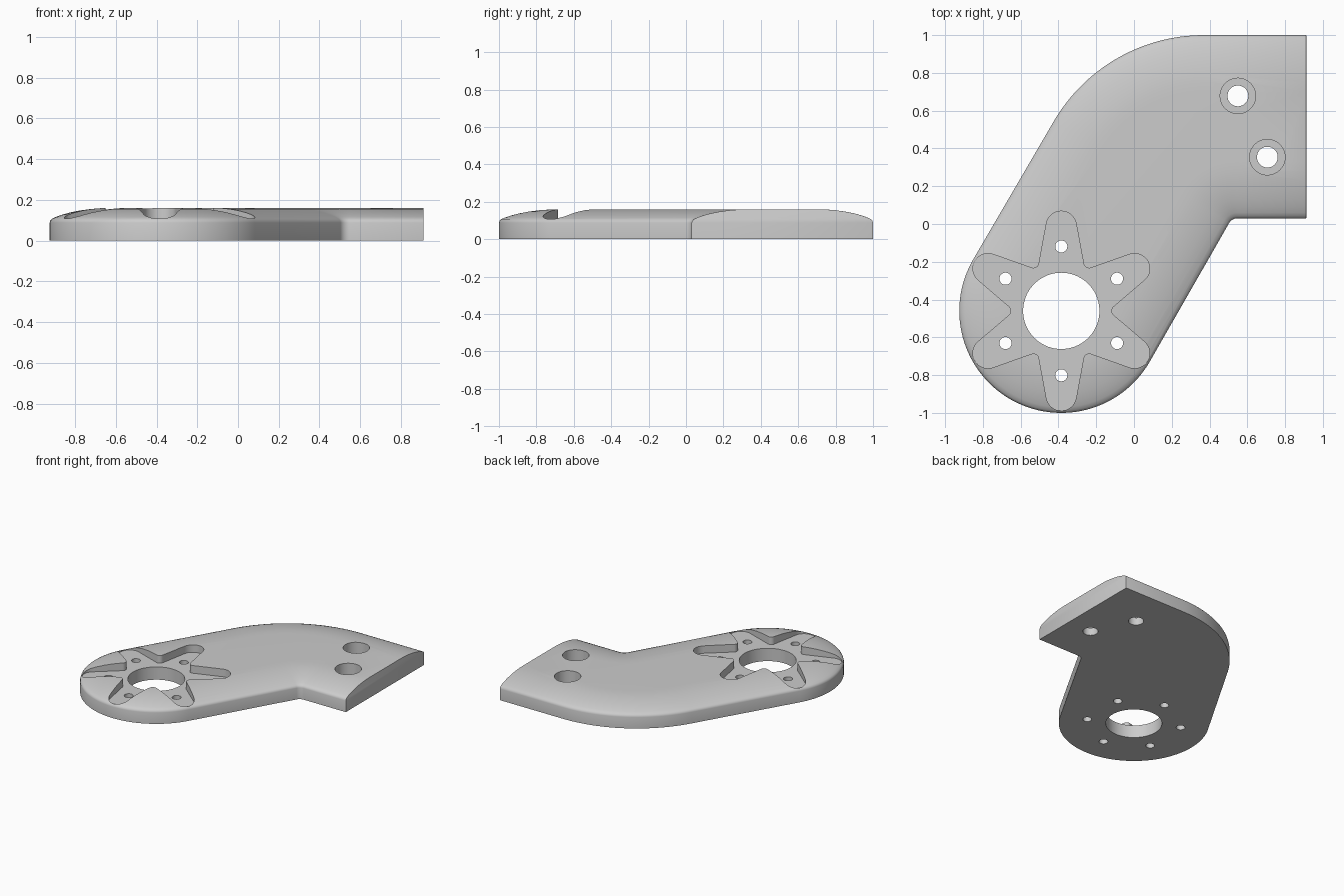
import bpy, bmesh
from math import radians, cos, sin, pi
from mathutils import Vector

if "Cube" in bpy.data.objects:
    bpy.data.objects.remove(bpy.data.objects["Cube"])

HUB = (-0.385, -0.46)   # centre of the round end
END_X = 0.912           # flat end of the arm


def arc(c, r, a0, a1, n):
    """Points on an arc, angles in degrees."""
    angles = [radians(a0 + (a1 - a0) * i / n) for i in range(n + 1)]
    return [(c[0] + r * cos(a), c[1] + r * sin(a)) for a in angles]


def outline(d):
    """Bent plate outline, moved inward by d except at the flat end."""
    return (arc(HUB, 0.54 - d, 150, 330, 64)
            + arc((0.547, -0.02), 0.05 + d, 150, 90, 16)
            + [(END_X, 0.03 + d), (END_X, 1 - d)]
            + arc((0.37, 0.08), 0.92 - d, 90, 150, 32))


def make_object(name, bm):
    bmesh.ops.recalc_face_normals(bm, faces=bm.faces)
    mesh = bpy.data.meshes.new(name)
    bm.to_mesh(mesh)
    bm.free()
    obj = bpy.data.objects.new(name, mesh)
    bpy.context.collection.objects.link(obj)
    return obj


def add_loft(bm, layers):
    """Bridge stacked rings given as (points, z) and cap both ends."""
    rings = [[bm.verts.new((x, y, z)) for x, y in pts] for pts, z in layers]
    for a, b in zip(rings, rings[1:]):
        for i in range(len(a)):
            j = (i + 1) % len(a)
            bm.faces.new((a[i], a[j], b[j], b[i]))
    bm.faces.new(rings[0][::-1])
    bm.faces.new(rings[-1])


def cut(target, name, shapes):
    """Subtract prisms given as (points, z0, z1)."""
    bm = bmesh.new()
    for pts, z0, z1 in shapes:
        add_loft(bm, [(pts, z0), (pts, z1)])
    cutter = make_object(name, bm)
    cutter.hide_render = True
    mod = target.modifiers.new(name, 'BOOLEAN')
    mod.operation = 'DIFFERENCE'
    mod.solver = 'EXACT'
    mod.object = cutter
    bpy.context.view_layer.objects.active = target
    bpy.ops.object.modifier_apply(modifier=name)
    bpy.data.objects.remove(cutter)


def circle(c, r, n=48):
    return arc(c, r, 0, 360, n)[:-1]


# Plate with a domed rim: (inset, height) pairs
rim = [(0, 0), (0, 0.088), (0.003, 0.098), (0.011, 0.107), (0.03, 0.116),
       (0.06, 0.127), (0.1, 0.138), (0.15, 0.148), (0.2, 0.155),
       (0.25, 0.159), (0.3, 0.16)]
bm = bmesh.new()
add_loft(bm, [(outline(d), z) for d, z in rim])

# Slightly rounded edge around the flat end
bm.normal_update()
edges = [e for e in bm.edges
         if all(abs(v.co.x - END_X) < 1e-4 for v in e.verts)
         and max(v.co.z for v in e.verts) > 0.01
         and any(abs(f.normal.x) < 0.5 for f in e.link_faces)]
bmesh.ops.bevel(bm, geom=edges, offset=0.008, segments=2, profile=0.5,
                affect='EDGES', clamp_overlap=True)
plate = make_object("bent_arm_plate", bm)

# Six-armed star pocket around the hub
star = []
for k in range(6):
    a = 30 + 60 * k
    for dist, r, turn, start, stop, n in ((0.448, 0.08, 0, -79.4, 79.4, 16),
                                          (0.295, 0.03, 30, 259.4, 160.6, 8)):
        t = radians(a + turn)
        c = (HUB[0] + dist * cos(t), HUB[1] + dist * sin(t))
        star += arc(c, r, a + start, a + stop, n)
cut(plate, "star_pocket", [(star, 0.1, 0.3)])

# Counterbored mounting holes
mounts = [(0.55, 0.678), (0.706, 0.354)]
cut(plate, "counterbores", [(circle(c, 0.094), 0.06, 0.3) for c in mounts])

# Through holes: hub bore, bolt circle and mounting holes
holes = [(circle(HUB, 0.202, 72), -0.1, 0.3)]
holes += [(circle(c, 0.055), -0.1, 0.3) for c in mounts]
for k in range(6):
    t = pi / 6 + k * pi / 3
    c = (HUB[0] + 0.341 * cos(t), HUB[1] + 0.341 * sin(t))
    holes.append((circle(c, 0.032, 32), -0.1, 0.3))
cut(plate, "through_holes", holes)

# Single grey material
grey = bpy.data.materials.new("plain_grey")
grey.use_nodes = True
colour = (0.6, 0.6, 0.6, 1)
grey.diffuse_color = colour
grey.node_tree.nodes["Principled BSDF"].inputs["Base Color"].default_value = colour
plate.data.materials.clear()
plate.data.materials.append(grey)
for p in plate.data.polygons:
    p.material_index = 0

bpy.ops.object.select_all(action='DESELECT')
plate.select_set(True)
bpy.context.view_layer.objects.active = plate
bpy.ops.object.shade_smooth_by_angle(angle=radians(30))
